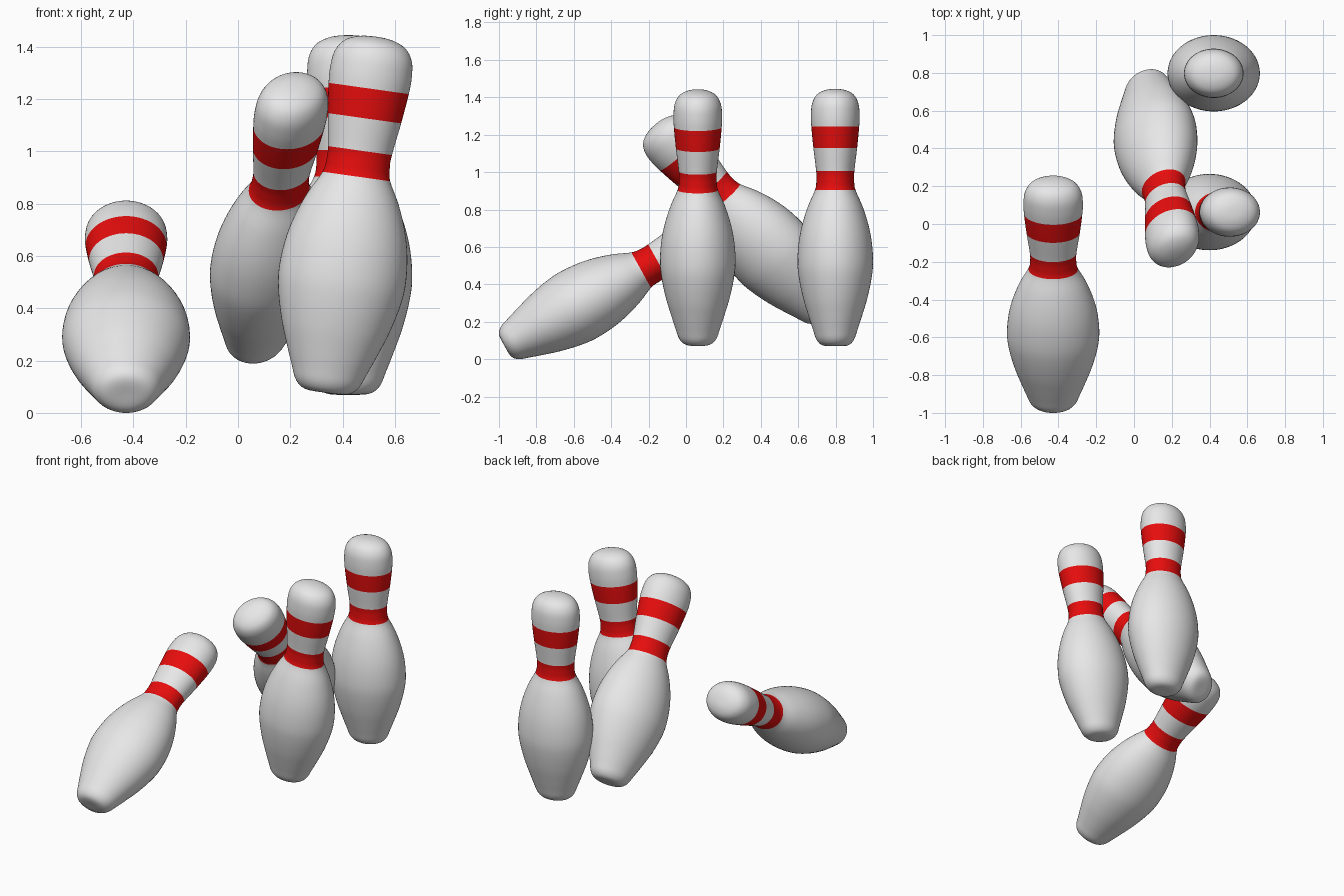
import bpy, bmesh, math
from mathutils import Vector, Matrix

if "Cube" in bpy.data.objects:
    bpy.data.objects.remove(bpy.data.objects["Cube"])

def material(name, rgb):
    m = bpy.data.materials.new(name)
    m.diffuse_color = (*rgb, 1)
    m.use_nodes = True
    m.node_tree.nodes["Principled BSDF"].inputs["Base Color"].default_value = m.diffuse_color
    return m

WHITE = material("pin_white", (0.8, 0.8, 0.8))
RED = material("stripe_red", (0.8, 0.004, 0.004))

# Pin profile: (radius, height along the pin)
PROFILE = [(0, 0), (0.065, 0.003), (0.099, 0.032), (0.12, 0.09), (0.146, 0.17),
           (0.17, 0.25), (0.192, 0.35), (0.202, 0.44), (0.196, 0.55), (0.177, 0.65),
           (0.145, 0.75), (0.108, 0.835), (0.101, 0.885), (0.102, 0.935),
           (0.117, 1.06), (0.128, 1.175), (0.13, 1.24), (0.123, 1.3),
           (0.098, 1.345), (0.053, 1.369), (0, 1.375)]
STRIPES = [(0.835, 0.935), (1.06, 1.175)]
WIDEN = 1.21      # pins are oval, wider along their local x
SIDES, STEPS = 64, 4

def smooth_profile(pts):
    """Catmull-Rom curve through the profile points."""
    p = [Vector(q) for q in pts]
    p = [Vector((-p[1].x, p[1].y))] + p + [Vector((-p[-2].x, p[-2].y))]
    out = []
    for i in range(1, len(p) - 2):
        a, b, c, d = p[i - 1:i + 3]
        for s in range(STEPS):
            t = s / STEPS
            out.append(0.5 * (2 * b + (c - a) * t + (2 * a - 5 * b + 4 * c - d) * t * t
                              + (3 * b - a - 3 * c + d) * t ** 3))
    return out + [p[-2]]

def make_pin(name, axis, spin, centre):
    """Pin along axis, spun about it, with its bounding box centred at centre."""
    curve = smooth_profile(PROFILE)
    bm = bmesh.new()
    bottom = bm.verts.new((0, 0, curve[0].y))
    top = bm.verts.new((0, 0, curve[-1].y))
    rings = []
    for r, z in curve[1:-1]:
        rings.append([bm.verts.new((WIDEN * r * math.cos(2 * math.pi * k / SIDES),
                                    r * math.sin(2 * math.pi * k / SIDES), z))
                      for k in range(SIDES)])
    for k in range(SIDES):
        n = (k + 1) % SIDES
        bm.faces.new((bottom, rings[0][n], rings[0][k]))
        bm.faces.new((top, rings[-1][k], rings[-1][n]))
        for lo, hi in zip(rings, rings[1:]):
            bm.faces.new((lo[k], lo[n], hi[n], hi[k]))
    # Red stripes by height on the neck
    for f in bm.faces:
        f.smooth = True
        z = f.calc_center_median().z
        f.material_index = int(any(a < z < b for a, b in STRIPES))
    # Orient: local x starts level, then spins about the pin's axis
    a = Vector(axis).normalized()
    u = (Vector((1, 0, 0)) - a * a.x).normalized()
    u = Matrix.Rotation(math.radians(spin), 3, a) @ u
    w = a.cross(u)
    bm.transform(Matrix((u, w, a)).transposed().to_4x4())
    # Centre the mesh on its own bounds
    lo = Vector([min(v.co[i] for v in bm.verts) for i in range(3)])
    hi = Vector([max(v.co[i] for v in bm.verts) for i in range(3)])
    bmesh.ops.translate(bm, verts=bm.verts, vec=-(lo + hi) / 2)
    me = bpy.data.meshes.new(name)
    bm.to_mesh(me)
    bm.free()
    me.materials.append(WHITE)
    me.materials.append(RED)
    ob = bpy.data.objects.new(name, me)
    ob.location = centre
    bpy.context.collection.objects.link(ob)

def lean(deg):
    return math.sin(math.radians(deg)), math.cos(math.radians(deg))

s8, c8 = lean(8)
s61, c61 = lean(61)
make_pin("upright_pin", (0, 0, 1), 0, (0.422, 0.798, 0.757))
make_pin("tilted_pin", (s8, 0, c8), 0, (0.41, 0.063, 0.756))
make_pin("leaning_pin", (0.115, -0.67, 0.735), 52, (0.119, 0.295, 0.746))
make_pin("falling_pin", (0, s61, c61), 0, (-0.428, -0.372, 0.406))
